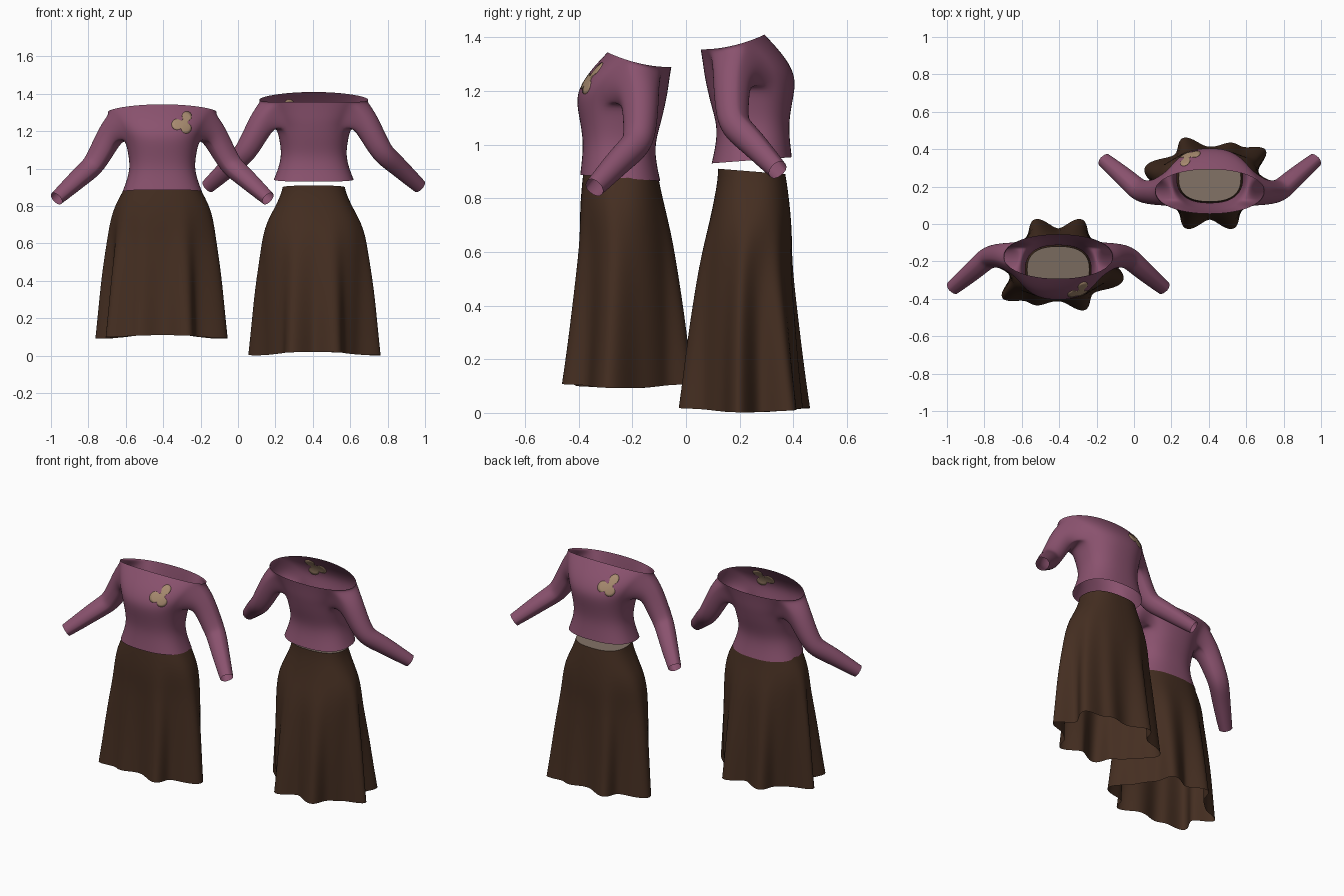
import bpy, math
from mathutils import Vector
from mathutils.bvhtree import BVHTree

if "Cube" in bpy.data.objects:
    bpy.data.objects.remove(bpy.data.objects["Cube"])


def material(name, rgb):
    m = bpy.data.materials.new(name)
    m.diffuse_color = (*rgb, 1)
    m.use_nodes = True
    m.node_tree.nodes["Principled BSDF"].inputs["Base Color"].default_value = m.diffuse_color
    return m


PLUM = material("plum knit", (0.254, 0.084, 0.156))
BROWN = material("dark brown cloth", (0.058, 0.027, 0.015))
TAN = material("tan patch", (0.390, 0.258, 0.160))
LINING = material("grey beige lining", (0.210, 0.157, 0.123))


def make_object(name, verts, faces, mat):
    mesh = bpy.data.meshes.new(name)
    mesh.from_pydata([tuple(v) for v in verts], [], faces)
    mesh.materials.append(mat)
    mesh.polygons.foreach_set("use_smooth", [True] * len(mesh.polygons))
    mesh.update()
    ob = bpy.data.objects.new(name, mesh)
    bpy.context.collection.objects.link(ob)
    return ob


def spow(v, p):
    return math.copysign(abs(v) ** p, v)


def ring_point(t, zf, zb, hx, yf, yb, p, k=1.0):
    """Point on a rounded section; t = 0 is the front, pi the back."""
    c, s = spow(math.cos(t), p), spow(math.sin(t), p)
    mid, half = (yf + yb) / 2, (yb - yf) / 2
    return Vector((hx * s * k, mid - half * c * k, (zf + zb) / 2 + (zf - zb) / 2 * c))


# ---------- shirt: half torso, sleeve bridged out of the armhole, mirrored ----------
TORSO = [  # z front, z back, half width, y front, y back, roundness
    (0.953, 0.930, 0.214, -0.175, 0.125, 0.82),
    (1.010, 1.000, 0.189, -0.168, 0.109, 0.82),
    (1.080, 1.070, 0.172, -0.163, 0.104, 0.82),
    (1.160, 1.150, 0.184, -0.177, 0.128, 0.84),
    (1.225, 1.220, 0.199, -0.189, 0.144, 0.85),
    (1.275, 1.260, 0.222, -0.180, 0.152, 0.86),
    (1.335, 1.305, 0.254, -0.143, 0.158, 0.90),
    (1.396, 1.344, 0.286, -0.087, 0.164, 0.95),
    (1.410, 1.355, 0.293, -0.073, 0.166, 0.96)]
N, S0, S1, R0, R1 = 16, 6, 12, 4, 7   # columns, armhole columns and rows

verts = [ring_point(math.pi * i / N, *row) for row in TORSO for i in range(N + 1)]
vid = lambda r, c: r * (N + 1) + c
for r, dip in ((6, 0.004), (7, 0.012), (8, 0.014)):   # neckline sags at the shoulders
    for c in range(N + 1):
        verts[vid(r, c)].z -= dip * math.sin(math.pi * c / N) ** 2
faces = [(vid(r, c), vid(r, c + 1), vid(r + 1, c + 1), vid(r + 1, c))
         for r in range(len(TORSO) - 1) for c in range(N)
         if not (R0 <= r < R1 and S0 <= c < S1)]

loop = ([vid(R0, c) for c in range(S0, S1)] + [vid(r, S1) for r in range(R0, R1)]
        + [vid(R1, c) for c in range(S1, S0, -1)] + [vid(r, S0) for r in range(R1, R0, -1)])
hole = [verts[i] for i in loop]
start = sum(hole, Vector()) / len(hole)
SLEEVE = [(0.274, 0.048, 1.252, 0.074), (0.315, 0.050, 1.175, 0.067),
          (0.360, 0.046, 1.095, 0.061), (0.392, 0.028, 1.060, 0.058),
          (0.440, -0.016, 1.020, 0.054), (0.505, -0.072, 0.960, 0.047),
          (0.565, -0.122, 0.906, 0.039)]
path = [start] + [Vector(s[:3]) for s in SLEEVE]
angles = None
for k in range(1, len(path)):
    tangent = (path[min(k + 1, len(path) - 1)] - path[k - 1]).normalized()
    u = Vector((0, 1, 0))
    u = (u - tangent * u.dot(tangent)).normalized()
    v = tangent.cross(u)
    if angles is None:
        angles = [math.atan2((h - start).dot(v), (h - start).dot(u)) for h in hole]
    radius, base = SLEEVE[k - 1][3], len(verts)
    verts += [path[k] + radius * (u * math.cos(a) + v * math.sin(a)) for a in angles]
    new = list(range(base, base + len(loop)))
    for j in range(len(loop)):
        n = (j + 1) % len(loop)
        faces.append((loop[j], loop[n], new[n], new[j]))
    loop = new

shirt = make_object("shirt", verts, faces, PLUM)
mirror = shirt.modifiers.new("mirror", 'MIRROR')
mirror.use_clip = True
sub = shirt.modifiers.new("smooth", 'SUBSURF')
sub.levels = sub.render_levels = 2

# ---------- chest patch: one thin lobed plate laid on the shirt front ----------
bpy.context.view_layer.update()
tree = BVHTree.FromObject(shirt, bpy.context.evaluated_depsgraph_get())
CX, CZ, M = 0.118, 1.308, 64
LOBE_DISCS = [(0.131, 1.345, 0.026), (0.079, 1.302, 0.029),
              (0.128, 1.281, 0.027), (0.118, 1.308, 0.020)]


def on_shirt(x, z):
    hit = tree.ray_cast(Vector((x, -1, z)), Vector((0, 1, 0)))[0]
    return hit if hit else Vector((x, -0.15, z))


def outline(a):
    """Farthest reach of the merged discs in direction a."""
    reach = 0.01
    for x, z, r in LOBE_DISCS:
        along = (x - CX) * math.cos(a) + (z - CZ) * math.sin(a)
        disc = r * r - ((x - CX) ** 2 + (z - CZ) ** 2 - along ** 2)
        if disc > 0:
            reach = max(reach, along + math.sqrt(disc))
    return reach


pv, pf = [on_shirt(CX, CZ)], []
for f in (0.25, 0.5, 0.75, 1.0):
    for i in range(M):
        a = 2 * math.pi * i / M
        pv.append(on_shirt(CX + outline(a) * f * math.cos(a), CZ + outline(a) * f * math.sin(a)))
for i in range(M):
    n = (i + 1) % M
    pf.append((0, 1 + i, 1 + n))
    for o in (1, 1 + M, 1 + 2 * M):
        pf.append((o + i, o + M + i, o + M + n, o + n))
patch = make_object("chest_patch", pv, pf, TAN)
solid = patch.modifiers.new("thickness", 'SOLIDIFY')
solid.thickness, solid.offset = 0.005, 0

# ---------- skirt: flared loft with folds that deepen towards the hem ----------
SKIRT = [  # z front, z back, half width, y front, y back, roundness, fold depth
    (0.890, 0.910, 0.166, -0.150, 0.100, 0.80, 0.00),
    (0.855, 0.865, 0.176, -0.156, 0.102, 0.81, 0.00),
    (0.790, 0.790, 0.209, -0.165, 0.116, 0.84, 0.00),
    (0.720, 0.720, 0.248, -0.172, 0.131, 0.90, 0.01),
    (0.640, 0.640, 0.270, -0.178, 0.152, 0.96, 0.03),
    (0.540, 0.540, 0.276, -0.177, 0.170, 1.00, 0.07),
    (0.420, 0.420, 0.282, -0.184, 0.182, 1.00, 0.12),
    (0.280, 0.280, 0.286, -0.192, 0.195, 1.00, 0.17),
    (0.140, 0.140, 0.288, -0.202, 0.204, 1.00, 0.21),
    (0.002, 0.002, 0.291, -0.212, 0.212, 1.00, 0.25)]
# fold crests: degrees from the front (plus = wearer's left), height, spread
LOBES = ((23, 1.4, 8.5), (72, 1.45, 14), (160, 1.4, 8.5),
         (-160, 1.4, 8.5), (-96, 1.4, 9), (-50, 1.75, 9.5), (-23, 0.8, 8.5))
K = 96


def fold(t):
    d = (math.degrees(t) + 180) % 360 - 180
    return sum(h * math.exp(-((d - c) / w) ** 2 / 2) for c, h, w in LOBES) - 0.42


sv = []
for *row, depth in SKIRT:
    for i in range(K):
        t = 2 * math.pi * i / K
        p = ring_point(t, *row, k=1 + depth * fold(t))
        if row[0] < 0.1:
            p.z += 0.018 * math.cos(t) ** 2   # hem rises at front and back
        sv.append(p)
sf = [(r * K + i, (r + 1) * K + i, (r + 1) * K + (i + 1) % K, r * K + (i + 1) % K)
      for r in range(len(SKIRT) - 1) for i in range(K)]
skirt = make_object("skirt", sv, sf, BROWN)
sub = skirt.modifiers.new("smooth", 'SUBSURF')
sub.levels = sub.render_levels = 1

# ---------- closed top of the skirt ----------
cap = make_object("waist_cap", [p - Vector((0, 0, 0.001)) for p in sv[:K]],
                  [tuple(range(K))], LINING)

# ---------- two outfits, front one closed up, back one turned and pulled apart ----------
for ob, lift in ((shirt, -0.066), (patch, -0.066), (skirt, 0.09), (cap, 0.09)):
    twin = ob.copy()
    bpy.context.collection.objects.link(twin)
    twin.name = "back_" + ob.name
    twin.location = (0.405, 0.22, 0)
    twin.rotation_euler = (0, 0, math.pi)
    ob.name = "front_" + ob.name
    ob.location = (-0.405, -0.22, lift)
